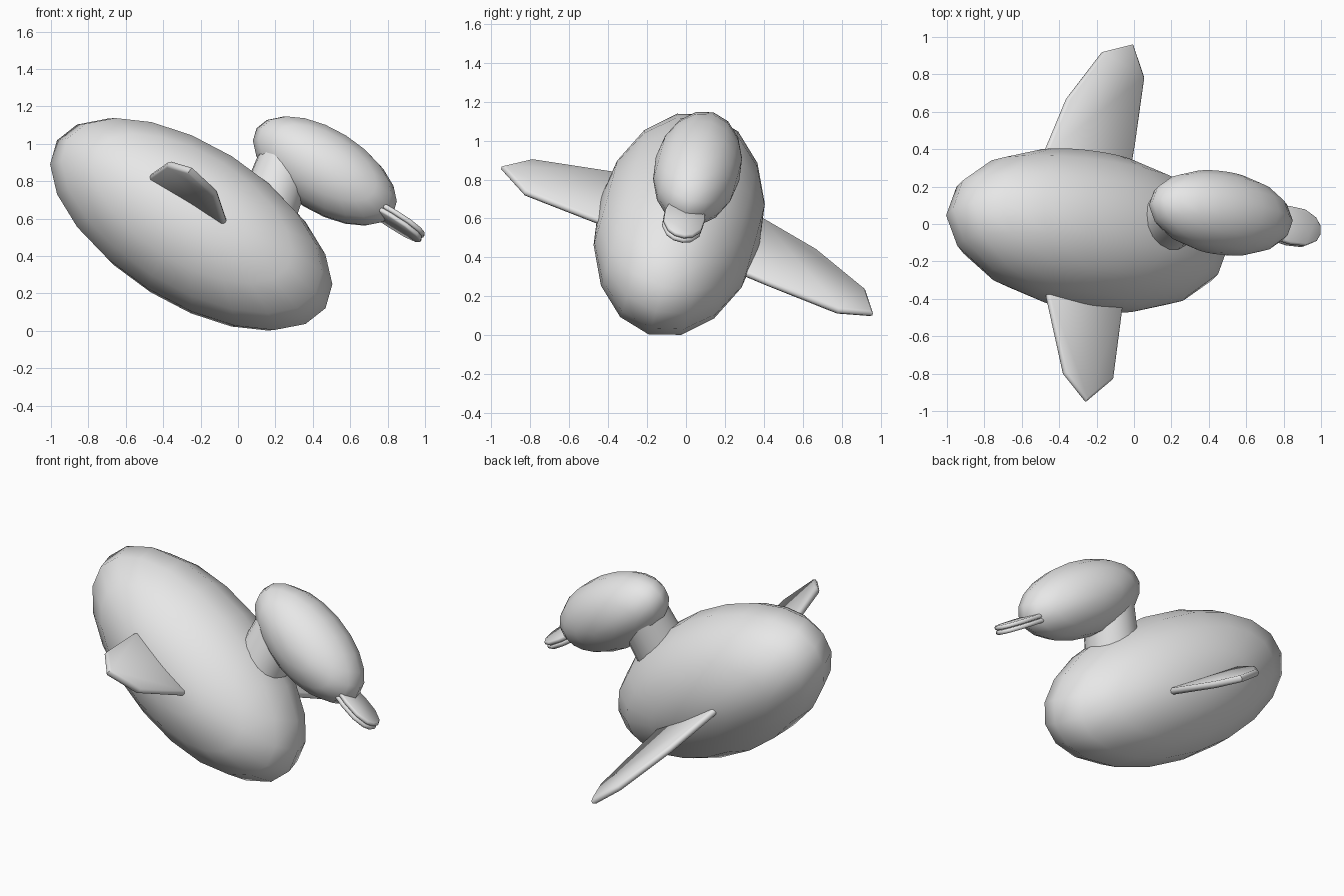
import bpy
import bmesh
import math
from mathutils import Matrix, Vector

cube = bpy.data.objects.get("Cube")
if cube:
    bpy.data.objects.remove(cube, do_unlink=True)

# One plain grey for every part
grey = bpy.data.materials.new("plain_grey")
grey.use_nodes = True
grey.diffuse_color = (0.8, 0.8, 0.8, 1)
grey.node_tree.nodes["Principled BSDF"].inputs["Base Color"].default_value = (0.8, 0.8, 0.8, 1)

# Tilted bird frame: forward, left and up, centred in the body
forward = Vector((0.84, -0.14, -0.525)).normalized()
left = Vector((-0.015, 0.96, -0.28))
left = (left - forward * left.dot(forward)).normalized()
up = forward.cross(left)
FRAME = Matrix((forward, left, up)).transposed().to_4x4()
FRAME.translation = Vector((-0.25, -0.035, 0.57))


def finish(name, bm, smooth_angle=60):
    bmesh.ops.recalc_face_normals(bm, faces=bm.faces[:])
    mesh = bpy.data.meshes.new(name)
    bm.to_mesh(mesh)
    bm.free()
    obj = bpy.data.objects.new(name, mesh)
    bpy.context.collection.objects.link(obj)
    mesh.materials.append(grey)
    obj.matrix_world = FRAME
    bpy.ops.object.select_all(action='DESELECT')
    obj.select_set(True)
    bpy.context.view_layer.objects.active = obj
    bpy.ops.object.shade_smooth_by_angle(angle=math.radians(smooth_angle))
    return obj


def egg(name, centre, length, radius):
    """Stretched ball with its poles on the sides."""
    bm = bmesh.new()
    shape = (Matrix.Translation(centre) @ Matrix.Diagonal((length, radius, radius, 1))
             @ Matrix.Rotation(math.pi / 2, 4, 'X'))
    bmesh.ops.create_uvsphere(bm, u_segments=20, v_segments=8, radius=1, matrix=shape)
    return finish(name, bm, 80)


def slab(name, outline, low, high, rim):
    """Flat plate with a softened rim."""
    bm = bmesh.new()
    base = bm.faces.new([bm.verts.new((x, y, low)) for x, y in outline])
    top = bmesh.ops.extrude_face_region(bm, geom=[base])
    verts = [g for g in top["geom"] if isinstance(g, bmesh.types.BMVert)]
    bmesh.ops.translate(bm, verts=verts, vec=(0, 0, high - low))
    flat = [e for e in bm.edges if abs(e.verts[0].co.z - e.verts[1].co.z) < 1e-5]
    bmesh.ops.bevel(bm, geom=flat, offset=rim, segments=1, affect='EDGES')
    return finish(name, bm, 50)


# Body and head
egg("body", (0, 0, 0), 0.855, 0.428)
egg("head", (0.437, 0, 0.64), 0.435, 0.223)

# Neck, leaning back into the head
bottom, top = Vector((0.30, 0, 0.28)), Vector((0.225, 0, 0.61))
axis = top - bottom
neck = bmesh.new()
bmesh.ops.create_cone(
    neck, cap_ends=True, segments=16, radius1=0.16, radius2=0.15, depth=axis.length,
    matrix=Matrix.Translation((bottom + top) / 2) @ axis.to_track_quat('Z', 'Y').to_matrix().to_4x4())
finish("neck", neck)

# Beak halves, with a thin groove between them
half = [(0.74, 0.085), (0.88, 0.105), (0.98, 0.1), (1.05, 0.065), (1.075, 0.025)]
beak = half + [(x, -y) for x, y in reversed(half)]
slab("upper_beak", beak, 0.615, 0.641, 0.007)
slab("lower_beak", beak, 0.587, 0.613, 0.007)

# Wings, the left one swung further forward
slab("left_wing", [(-0.29, 0.25), (-0.267, 0.394), (-0.118, 0.717), (0.114, 1.01),
                   (0.306, 1.08), (0.374, 0.904), (0.307, 0.519), (0.25, 0.25)],
     -0.02, 0.02, 0.012)
slab("right_wing", [(-0.29, -0.25), (-0.27, -0.41), (-0.17, -0.822), (-0.03, -0.958),
                    (0.14, -0.81), (0.207, -0.4), (0.22, -0.25)],
     -0.012, 0.028, 0.012)
